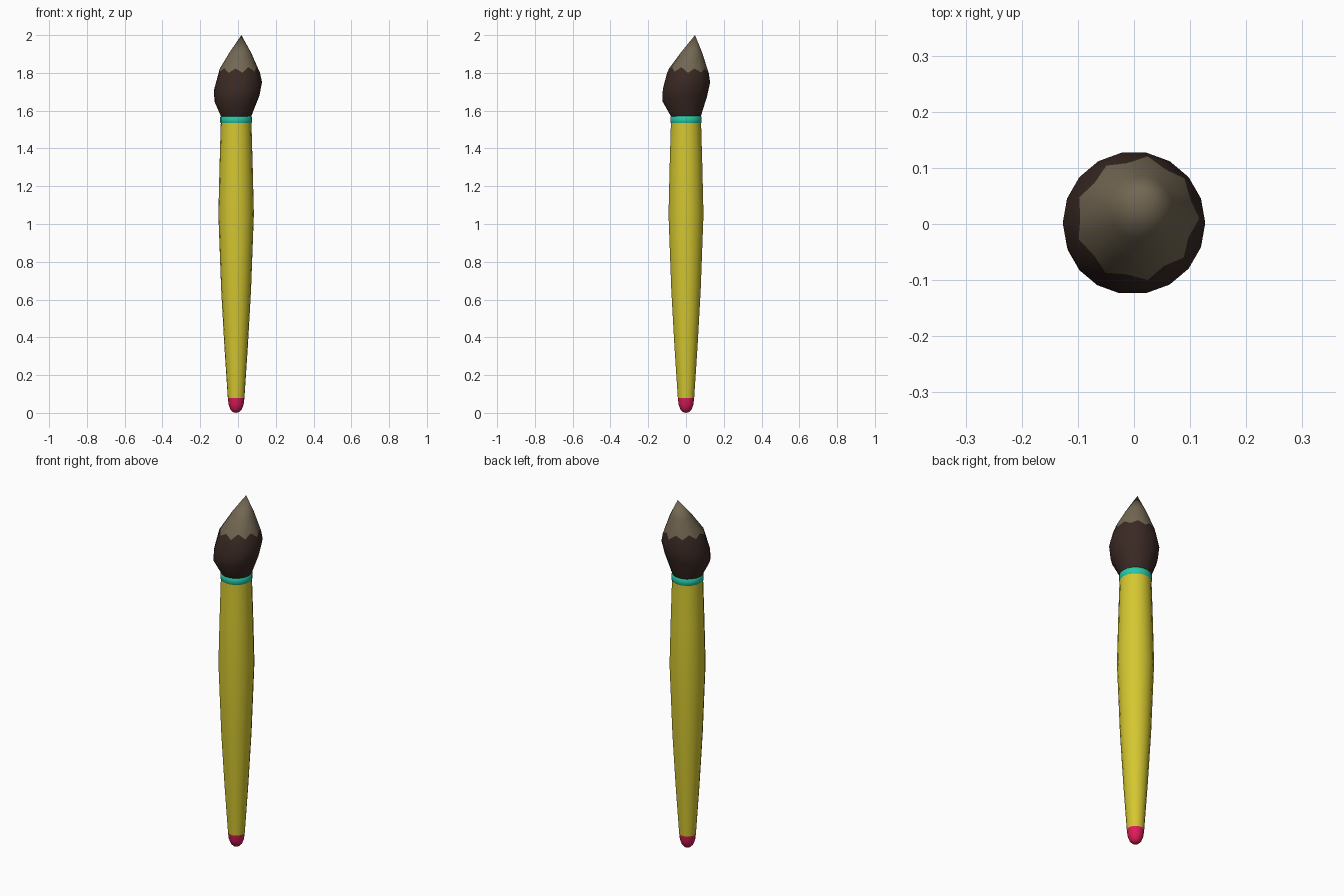
import bpy, bmesh, math, random

if "Cube" in bpy.data.objects:
    bpy.data.objects.remove(bpy.data.objects["Cube"])

random.seed(4)
SIDES = 18
AXIS_X = -0.01


def material(name, rgb):
    mat = bpy.data.materials.new(name)
    mat.diffuse_color = (*rgb, 1)
    mat.use_nodes = True
    mat.node_tree.nodes["Principled BSDF"].inputs["Base Color"].default_value = mat.diffuse_color
    return mat


def finish(bm, name, mats, angle):
    bmesh.ops.recalc_face_normals(bm, faces=bm.faces)
    mesh = bpy.data.meshes.new(name)
    bm.to_mesh(mesh)
    bm.free()
    obj = bpy.data.objects.new(name, mesh)
    bpy.context.collection.objects.link(obj)
    for mat in mats:
        mesh.materials.append(mat)
    bpy.ops.object.select_all(action='DESELECT')
    obj.select_set(True)
    bpy.context.view_layer.objects.active = obj
    bpy.ops.object.shade_smooth_by_angle(angle=math.radians(angle))
    return obj


def skin(bm, low, high, index=0):
    """Join two rings; a ring with one vertex is a point."""
    for i in range(SIDES):
        j = (i + 1) % SIDES
        if len(low) == 1:
            face = bm.faces.new((low[0], high[j], high[i]))
        elif len(high) == 1:
            face = bm.faces.new((low[i], low[j], high[0]))
        else:
            face = bm.faces.new((low[i], low[j], high[j], high[i]))
        face.material_index = index


def lathe(name, profile, mat, angle=40):
    """Turn (radius, z) points round the brush axis, closing both ends."""
    bm = bmesh.new()
    rings = []
    for r, z in profile:
        count = SIDES if r else 1
        rings.append([bm.verts.new((AXIS_X + r * math.cos(math.tau * i / SIDES),
                                    r * math.sin(math.tau * i / SIDES), z))
                      for i in range(count)])
    for low, high in zip(rings, rings[1:]):
        skin(bm, low, high)
    for ring in (rings[0], rings[-1]):
        if len(ring) > 1:
            bm.faces.new(ring)
    return finish(bm, name, [mat], angle)


yellow = material("yellow_paint", (0.66, 0.57, 0.03))
red = material("red_paint", (0.75, 0.012, 0.10))
teal = material("teal_band", (0.02, 0.58, 0.38))
dark = material("dark_bristle", (0.042, 0.022, 0.017))
tan = material("tan_bristle", (0.17, 0.135, 0.085))

# Handle, swelling a little above the middle
lathe("handle", [(0.044, 0.08), (0.062, 0.35), (0.079, 0.65), (0.094, 1.05),
                 (0.088, 1.3), (0.081, 1.54)], yellow)

# Rounded end cap
lathe("end_cap", [(0, 0), (0.016, 0.004), (0.030, 0.018), (0.040, 0.045),
                  (0.044, 0.08)], red)

# Collar between handle and bristles
lathe("collar", [(0.080, 1.532), (0.084, 1.537), (0.084, 1.566),
                 (0.080, 1.571)], teal)

# Bristle head: leaning rings, a zigzag colour edge and an off-centre tip
bm = bmesh.new()
rings = []
# centre x, centre y, radius, z, tilt
for cx, cy, r, z, tilt in [(-0.01, 0, 0.078, 1.565, 0),
                           (-0.006, -0.006, 0.119, 1.665, 0.12),
                           (0, 0.002, 0.127, 1.73, 0.16)]:
    ring = []
    for i in range(SIDES):
        a = math.tau * i / SIDES
        x, y = cx + r * math.cos(a), cy + r * math.sin(a)
        ring.append(bm.verts.new((x, y, z + tilt * (x + y))))
    rings.append(ring)
zigzag = []
for i in range(SIDES):
    a = math.tau * i / SIDES
    rise = (0.012 if i % 2 else -0.012) + random.uniform(-0.005, 0.005)
    r = 0.105 - 0.45 * rise
    zigzag.append(bm.verts.new((0.005 + r * math.cos(a),
                                0.010 + r * math.sin(a), 1.815 + rise)))
rings.append(zigzag)
middle = [bm.verts.new((0.012 + 0.057 * math.cos(math.tau * i / SIDES),
                        0.029 + 0.057 * math.sin(math.tau * i / SIDES), 1.908))
          for i in range(SIDES)]
rings.append(middle)
rings.append([bm.verts.new((0.018, 0.048, 2.0))])
for k in range(len(rings) - 1):
    skin(bm, rings[k], rings[k + 1], 0 if k < 3 else 1)
bm.faces.new(rings[0])
finish(bm, "bristle_head", [dark, tan], 60)
